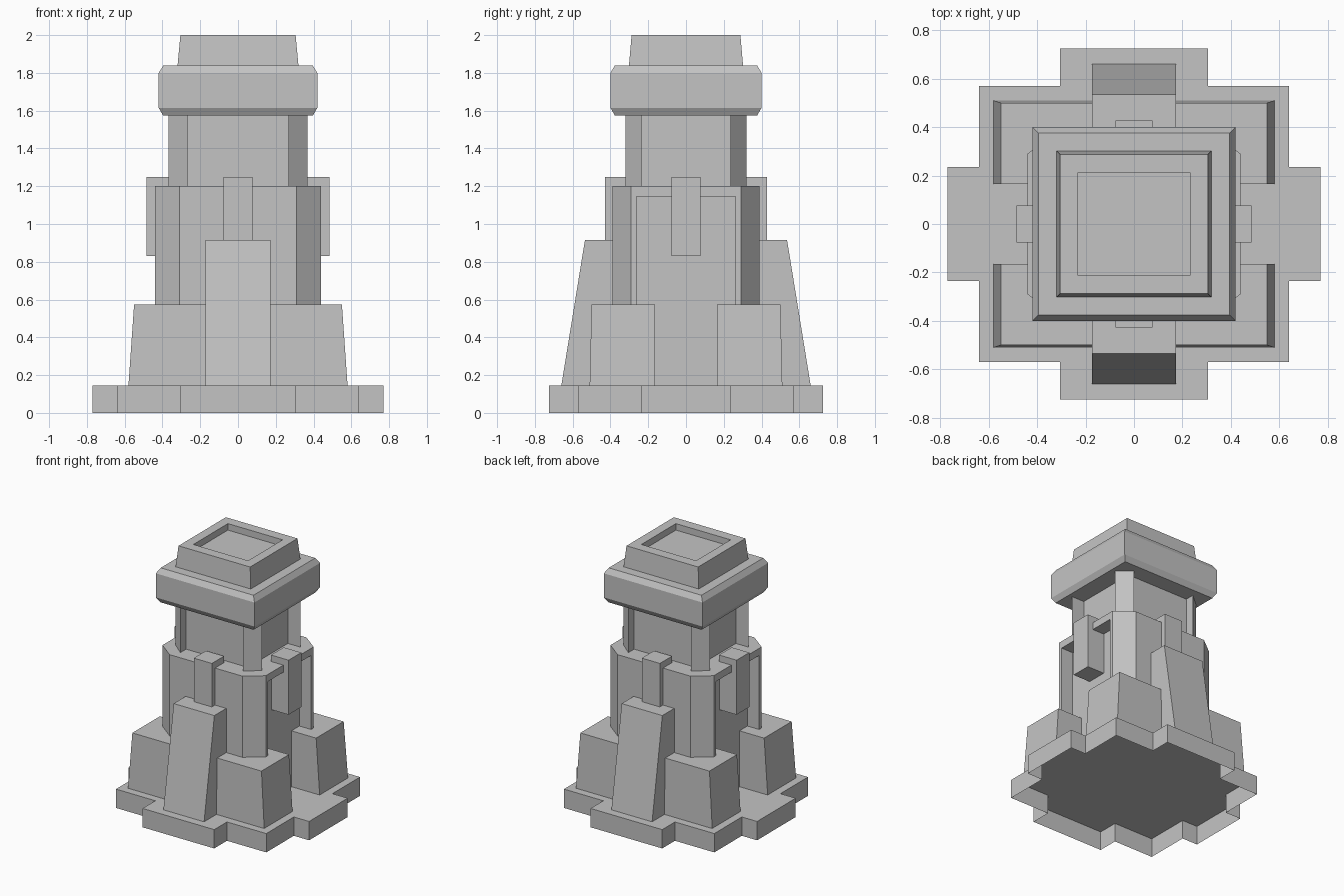
import bpy
import bmesh

old = bpy.data.objects.get("Cube")
if old:
    bpy.data.objects.remove(old, do_unlink=True)

stone = bpy.data.materials.new("grey stone")
stone.use_nodes = True
GREY = (0.55, 0.55, 0.55, 1)
stone.diffuse_color = GREY
stone.node_tree.nodes["Principled BSDF"].inputs["Base Color"].default_value = GREY


def loft(name, rings, close_bottom=True):
    """Skin a stack of (outline, height) rings and cap the ends."""
    bm = bmesh.new()
    loops = [[bm.verts.new((x, y, z)) for x, y in outline] for outline, z in rings]
    n = len(loops[0])
    for low, high in zip(loops, loops[1:]):
        for i in range(n):
            j = (i + 1) % n
            bm.faces.new((low[i], low[j], high[j], high[i]))
    bm.faces.new(loops[-1])
    if close_bottom:
        bm.faces.new(loops[0][::-1])
        bmesh.ops.recalc_face_normals(bm, faces=bm.faces)
    mesh = bpy.data.meshes.new(name)
    bm.to_mesh(mesh)
    bm.free()
    mesh.materials.append(stone)
    obj = bpy.data.objects.new(name, mesh)
    bpy.context.collection.objects.link(obj)
    return obj


def rect(x0, x1, y0, y1):
    return [(x0, y0), (x1, y0), (x1, y1), (x0, y1)]


def centred(hx, hy):
    return rect(-hx, hx, -hy, hy)


def mirrored(quarter):
    """Reflect a first-quadrant path (from +x round to +y) into a full outline."""
    back = quarter[::-1]
    return (quarter + [(-x, y) for x, y in back]
            + [(-x, -y) for x, y in quarter] + [(x, -y) for x, y in back])


# Stepped foundation, open underneath
plan = mirrored([(0.77, 0.235), (0.64, 0.235), (0.64, 0.57),
                 (0.305, 0.57), (0.305, 0.725)])
BASE = 0.145
loft("foundation", [(plan, 0), (plan, BASE)], close_bottom=False)

# Chamfered lower tower with a deep niche cut into each side
octagon = mirrored([(0.44, 0.29), (0.31, 0.39)])
tower = loft("lower_tower", [(octagon, BASE), (octagon, 1.2)])
for s in (-1, 1):
    niche = rect(*sorted((s * 0.34, s * 0.6)), -0.262, 0.262)
    cutter = loft("niche_cutter", [(niche, 0.05), (niche, 1.145)])
    cutter.hide_render = True
    cut = tower.modifiers.new("niche", "BOOLEAN")
    cut.operation = "DIFFERENCE"
    cut.solver = "EXACT"
    cut.object = cutter
    bpy.context.view_layer.objects.active = tower
    bpy.ops.object.modifier_apply(modifier=cut.name)
    bpy.data.objects.remove(cutter, do_unlink=True)

# Upper tower: recessed walls between angled corner piers
piers = mirrored([(0.26, 0.235), (0.368, 0.235), (0.267, 0.32), (0.267, 0.25)])
loft("upper_tower", [(piers, 1.2), (piers, 1.575)])

# Tapered corner blocks
for sx, side in ((-1, "right"), (1, "left")):
    for sy, end in ((-1, "front"), (1, "back")):
        def corner(hx, hy):
            return rect(*sorted((sx * 0.1, sx * hx)), *sorted((sy * 0.165, sy * hy)))
        loft(f"{end}_{side}_corner_block",
             [(corner(0.58, 0.51), BASE), (corner(0.55, 0.5), 0.575)])

# Sloping buttresses and the small blocks above them
for s, end in ((-1, "front"), (1, "back")):
    def slab(depth):
        return rect(-0.173, 0.173, *sorted((s * 0.3, s * depth)))
    loft(f"{end}_buttress", [(slab(0.66), BASE), (slab(0.535), 0.915)])
    block = rect(-0.077, 0.077, *sorted((s * 0.28, s * 0.428)))
    loft(f"{end}_block", [(block, 0.83), (block, 1.25)])

# Blocks hanging in the side niches
for s, side in ((-1, "right"), (1, "left")):
    block = rect(*sorted((s * 0.335, s * 0.485)), -0.077, 0.077)
    loft(f"{side}_block", [(block, 0.83), (block, 1.25)])

# Bevelled cap
loft("cap", [(centred(0.397, 0.377), 1.575), (centred(0.42, 0.4), 1.615),
             (centred(0.42, 0.4), 1.8), (centred(0.395, 0.376), 1.84)])

# Tapered crown with a sunken top
loft("crown", [(centred(0.32, 0.302), 1.84), (centred(0.305, 0.288), 2.0),
               (centred(0.233, 0.21), 2.0), (centred(0.233, 0.21), 1.95)])
